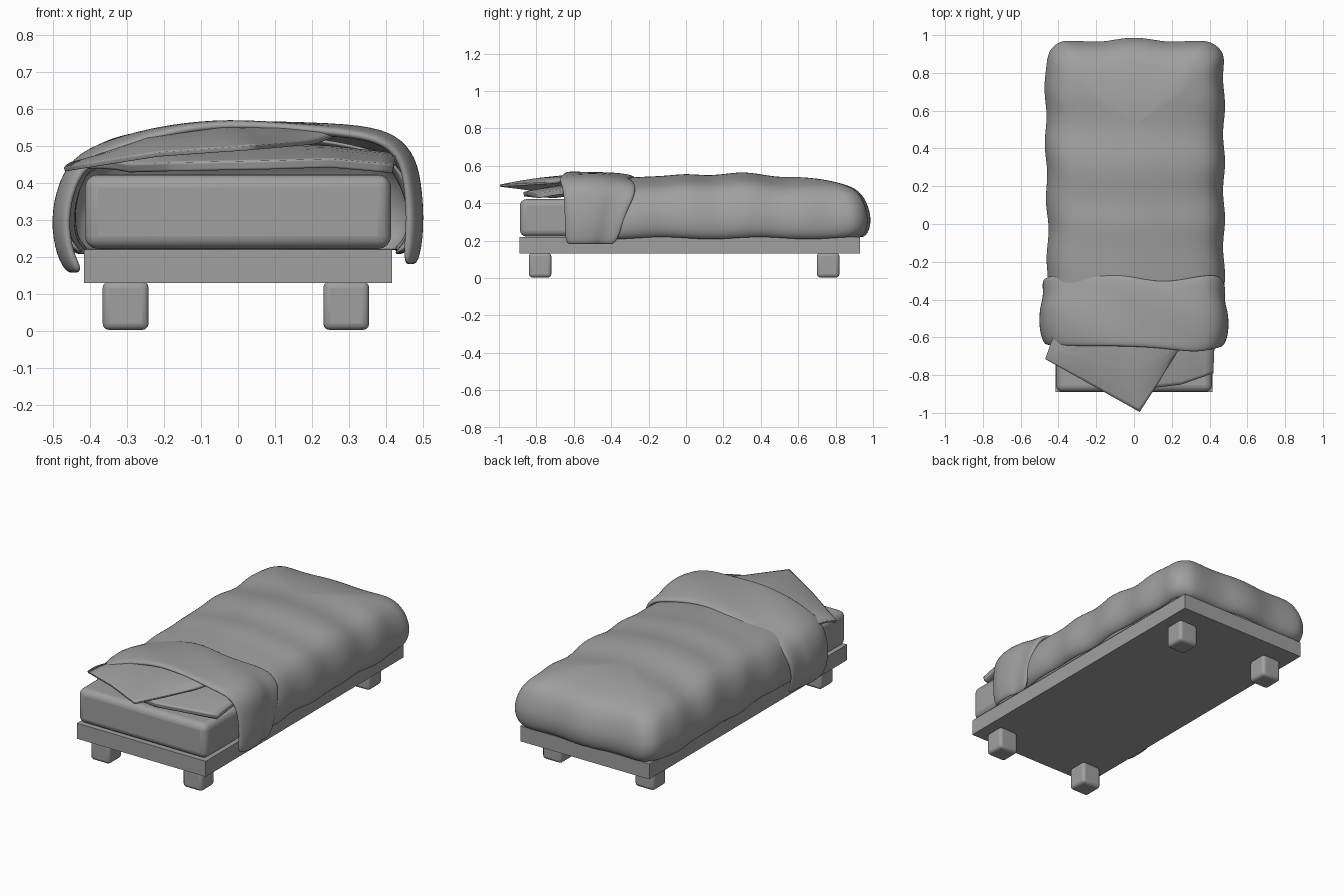
import bpy, bmesh, math
from mathutils import Vector

cube = bpy.data.objects.get("Cube")
if cube:
    bpy.data.objects.remove(cube, do_unlink=True)

grey = bpy.data.materials.new("plain grey")
grey.use_nodes = True
GREY = (0.35, 0.35, 0.35, 1)
grey.diffuse_color = GREY
grey.node_tree.nodes["Principled BSDF"].inputs["Base Color"].default_value = GREY


def smooth(obj, angle):
    bpy.ops.object.select_all(action='DESELECT')
    obj.select_set(True)
    bpy.context.view_layer.objects.active = obj
    bpy.ops.object.shade_smooth_by_angle(angle=math.radians(angle))


def box(name, lo, hi, bevel=0, segments=3):
    lo, hi = Vector(lo), Vector(hi)
    bpy.ops.mesh.primitive_cube_add(size=1, location=(lo + hi) / 2)
    obj = bpy.context.object
    obj.name = name
    obj.scale = hi - lo
    bpy.ops.object.transform_apply(location=False, rotation=False)
    obj.data.materials.append(grey)
    if bevel:
        mod = obj.modifiers.new("bevel", 'BEVEL')
        mod.width, mod.segments = bevel, segments
        smooth(obj, 40)
    return obj


def cloth(name, rows, thickness):
    """Skin a list of equally long point rows as a thick, smooth sheet."""
    bm = bmesh.new()
    grid = [[bm.verts.new(p) for p in row] for row in rows]
    for a, b in zip(grid, grid[1:]):
        for i in range(len(a) - 1):
            bm.faces.new((a[i], a[i + 1], b[i + 1], b[i]))
    bmesh.ops.remove_doubles(bm, verts=bm.verts, dist=0.0005)
    bmesh.ops.recalc_face_normals(bm, faces=bm.faces)
    if sum(f.normal.z * f.calc_area() for f in bm.faces) < 0:
        bmesh.ops.reverse_faces(bm, faces=bm.faces)
    mesh = bpy.data.meshes.new(name)
    bm.to_mesh(mesh)
    bm.free()
    mesh.materials.append(grey)
    obj = bpy.data.objects.new(name, mesh)
    bpy.context.collection.objects.link(obj)
    solid = obj.modifiers.new("thickness", 'SOLIDIFY')
    solid.thickness, solid.offset = thickness, -1
    sub = obj.modifiers.new("soften", 'SUBSURF')
    sub.levels = sub.render_levels = 2
    smooth(obj, 60)
    return obj


def bump(v, centre, width):
    return math.exp(-((v - centre) / width) ** 2)


# Frame, feet and mattress
box("bed_base", (-.415, -.89, .13), (.415, .93, .22))
for side, x in (("right", -.303), ("left", .292)):
    for end, y in (("front", -.78), ("back", .76)):
        box(f"{end}_{side}_foot", (x - .062, y - .06, .003), (x + .062, y + .06, .135), .018)
box("mattress", (-.413, -.888, .222), (.413, .89, .422), .035, 4)

# Blanket: inset U-shaped contours climbing from the hem to the spine
HALF, BACK, FRONT = .472, .968, -.52


def blanket_point(x, y, z, side):
    rise = min(1, max(0, (z - .3) / .2))
    ripple = .012 * bump(y, 0, .09) + .022 * bump(y, .3, .12) - .008 * bump(y, .52, .08)
    ripple += .008 * bump(y, .67, .06) - .012 * bump(y, -.4, .15)
    end = max(0, (y - .8) / .17)
    y += end * (.03 * bump(x, 0, .1) + .012 * bump(abs(x), .32, .07) - .008 * bump(abs(x), .2, .06))
    x += side * (.007 * math.sin(y * 21 + side) + (.008 if side > 0 else -.012 * bump(y, -.1, .35)))
    return (x, y, z + rise * ripple - (1 - rise) * .006 * math.sin(y * 12))


rows = []
for inset, z in ((.045, .208), (.012, .235), (0, .3), (.008, .36), (.03, .425), (.07, .477),
                 (.14, .507), (.25, .527), (.36, .54), (HALF, .547)):
    w, back = HALF - inset, BACK - inset
    r = min(w, max(.11 - inset * .3, .02))
    row = []
    side_n, arc_n, back_n = 22, 4, 7
    half = [(w, FRONT + (back - r - FRONT) * i / side_n) for i in range(side_n)]
    for i in range(arc_n + 1):
        a = math.pi / 2 * i / arc_n
        half.append((w - r + r * math.cos(a), back - r + r * math.sin(a)))
    across = [((w - r) * (1 - 2 * i / back_n), back) for i in range(1, back_n)]
    path = half + across + [(-x, y) for x, y in reversed(half)]
    rows.append([blanket_point(x, y, z, x / HALF) for x, y in path])
cloth("blanket", rows, .015)

# Turned-down band: cross-section swept from its front edge to its back edge
SECTION = [(-.458, .15), (-.49, .2), (-.507, .3), (-.485, .41), (-.435, .485), (-.31, .53),
           (-.18, .56), (-.03, .577), (.15, .571), (.34, .558), (.43, .53), (.482, .47),
           (.497, .38), (.503, .28), (.488, .175)]
rows = []
for k in range(8):
    t = k / 7
    width = .93 + .07 * math.sin(math.pi * min(1, t * 1.3 + .05)) + .04 * t
    row = []
    for x, z in SECTION:
        drop = max(0, (.5 - z) / .35)
        front = -.65 - .035 * bump(x, .33, .15) + .01 * drop
        back = -.265 - .06 * bump(x, .2, .1) - (.12 if x > 0 else .05) * drop
        y = front + (back - front) * t
        fall = -.008 * (1 - t) ** 3 - .03 * t ** 3 if z > .4 else 0
        fold = .005 * math.sin(9 * x + 16 * y) * (1 - drop)
        row.append((x * min(1, width), y, z + fall + fold))
    rows.append(row)
cloth("turned_down_band", rows, .028)


# Loose sheet corners peeking out of the band
def sheet(name, front, back, thickness, puff):
    rows = []
    for k in range(5):
        t = k / 4
        row = [Vector(a).lerp(Vector(b), t) + Vector((0, 0, puff * math.sin(math.pi * t)))
               for a, b in zip(front, back)]
        rows.append(row)
    obj = cloth(name, rows, thickness)
    mod = obj.modifiers["soften"]
    mod.subdivision_type = 'SIMPLE'
    return obj


sheet("upper_sheet_corner",
      [(-.47, -.715, .442), (-.22, -.855, .482), (.03, -.995, .5), (.13, -.84, .508), (.22, -.69, .515)],
      [(-.43, -.6, .455), (-.25, -.6, .525), (-.05, -.6, .553), (.1, -.6, .553), (.3, -.6, .54)],
      .012, .008)
sheet("lower_sheet_corner",
      [(-.3, -.7, .45), (-.17, -.83, .455), (.08, -.87, .46), (.25, -.85, .465), (.42, -.79, .45)],
      [(-.42, -.55, .46), (-.2, -.55, .5), (.05, -.55, .51), (.25, -.55, .5), (.43, -.55, .48)],
      .024, .006)
